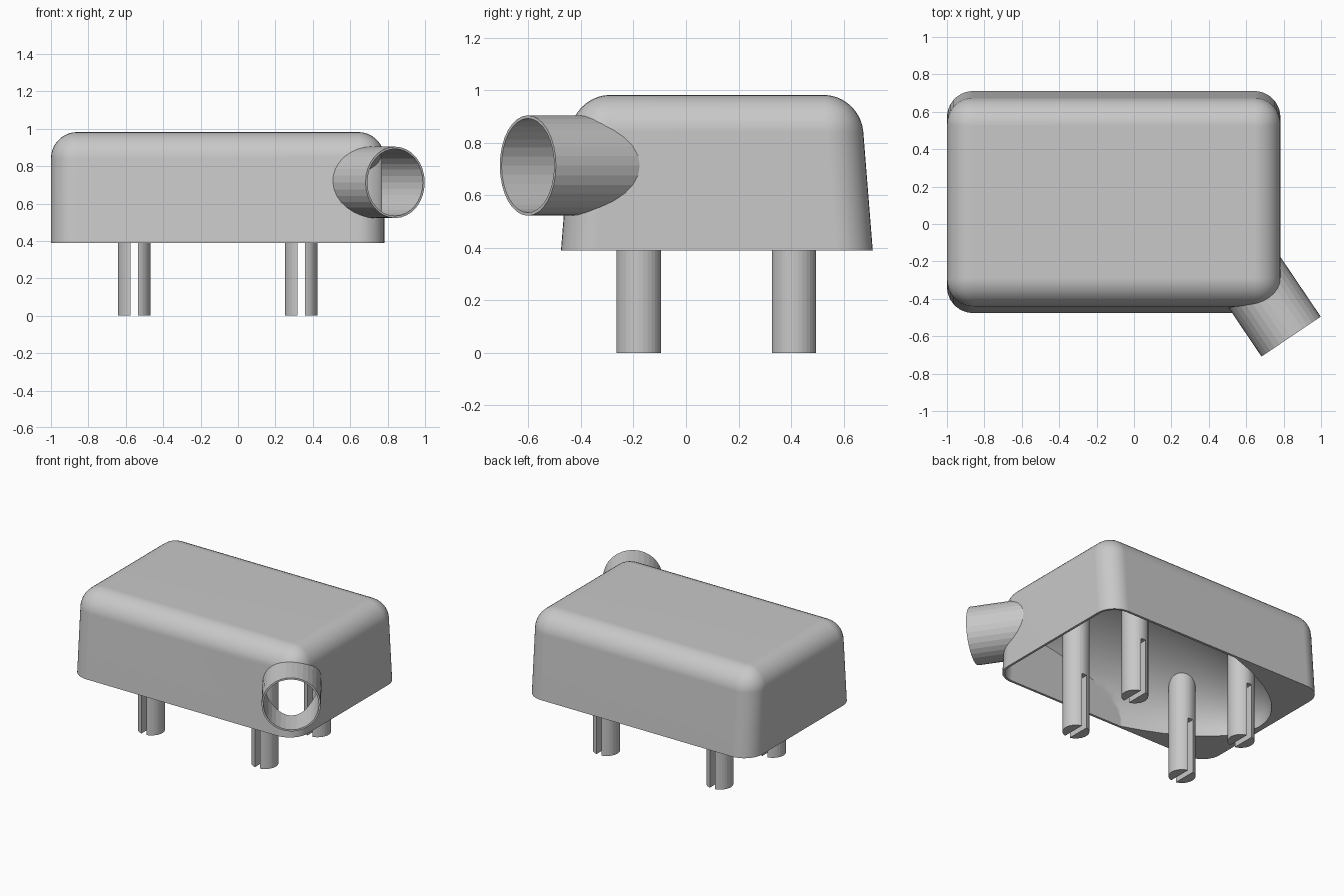
import bpy, bmesh, math
from mathutils import Matrix, Vector

cube = bpy.data.objects.get("Cube")
if cube:
    bpy.data.objects.remove(cube, do_unlink=True)

# Single grey material
GREY = (0.58, 0.58, 0.58, 1.0)
grey = bpy.data.materials.new("plain grey")
grey.use_nodes = True
grey.diffuse_color = GREY
for node in grey.node_tree.nodes:
    if node.type == 'BSDF_PRINCIPLED':
        node.inputs["Base Color"].default_value = GREY

RIM = 0.39        # height of the open lower rim
TOP = 0.982
MID_Y = 0.1175


def make_object(name, bm):
    bmesh.ops.recalc_face_normals(bm, faces=bm.faces)
    mesh = bpy.data.meshes.new(name)
    bm.to_mesh(mesh)
    bm.free()
    mesh.materials.append(grey)
    obj = bpy.data.objects.new(name, mesh)
    bpy.context.collection.objects.link(obj)
    return obj


def activate(obj):
    bpy.ops.object.select_all(action='DESELECT')
    obj.select_set(True)
    bpy.context.view_layer.objects.active = obj


def boolean(obj, cutter, operation='DIFFERENCE', keep=False):
    mod = obj.modifiers.new("cut", 'BOOLEAN')
    mod.object = cutter
    mod.operation = operation
    mod.solver = 'EXACT'
    activate(obj)
    bpy.ops.object.modifier_apply(modifier=mod.name)
    if not keep:
        bpy.data.objects.remove(cutter, do_unlink=True)


def tapered_box(name, x0, x1, z0, z1, inset, radius):
    """Box whose front and back lean inward, rounded everywhere but below."""
    bm = bmesh.new()
    bmesh.ops.create_cube(bm, size=1)
    for v in bm.verts:
        z = z1 if v.co.z > 0 else z0
        half = 0.5935 - 0.08 * (z - RIM) - inset
        v.co = (x1 if v.co.x > 0 else x0,
                MID_Y + math.copysign(half, v.co.y), z)
    edges = [e for e in bm.edges if any(v.co.z > z0 + 0.1 for v in e.verts)]
    bmesh.ops.bevel(bm, geom=edges, offset=radius, segments=9, profile=0.5,
                    affect='EDGES', clamp_overlap=True)
    return make_object(name, bm)


def cylinder(name, start, end, radius, sides=32):
    start, end = Vector(start), Vector(end)
    axis = end - start
    turn = axis.to_track_quat('Z', 'Y').to_matrix().to_4x4()
    bm = bmesh.new()
    bmesh.ops.create_cone(bm, cap_ends=True, segments=sides, radius1=radius,
                          radius2=radius, depth=axis.length,
                          matrix=Matrix.Translation((start + end) / 2) @ turn)
    return make_object(name, bm)


def box(name, centre, size):
    bm = bmesh.new()
    bmesh.ops.create_cube(bm, size=1, matrix=Matrix.Translation(centre)
                          @ Matrix.Diagonal((*size, 1)))
    return make_object(name, bm)


# Cavity: thin-walled interior limited by a broad domed roof
cavity = tapered_box("cavity_cutter", -0.98, 0.767, 0.3, 0.965, 0.017, 0.125)
bm = bmesh.new()
bmesh.ops.create_uvsphere(bm, u_segments=64, v_segments=32, radius=1,
                          matrix=Matrix.Translation((0.9, MID_Y, RIM))
                          @ Matrix.Diagonal((1.86, 0.74, 0.57, 1)))
dome = make_object("dome_cutter", bm)
boolean(cavity, dome, 'INTERSECT')

# Angled spout axis
mouth = Vector((0.84, -0.602, 0.713))
inward = Vector((-0.56, 0.83, 0)).normalized()

# Housing
housing = tapered_box("housing", -1.0, 0.783, RIM, TOP, 0, 0.14)
boolean(housing, cavity, keep=True)
boolean(housing, cylinder("bore_cutter", mouth - inward * 0.1,
                          mouth + inward * 0.75, 0.179))

# Spout: hollow pipe trimmed flush with the interior
spout = cylinder("spout", mouth, mouth + inward * 0.46, 0.191)
boolean(spout, cylinder("bore_cutter", mouth - inward * 0.1,
                        mouth + inward * 0.75, 0.179))
boolean(spout, cavity)

# Four legs, each split by a slot from the foot upward
for x, side in ((-0.555, "right"), (0.338, "left")):
    for y, end in ((-0.18, "front"), (0.411, "back")):
        leg = cylinder(f"{end}_{side}_leg", (x, y, 0), (x, y, 0.9), 0.087)
        boolean(leg, box("slot_cutter", (x, y, 0.15), (0.04, 0.3, 0.48)))

# Smooth the rounded housing, keeping its cut edges crisp
activate(housing)
bpy.ops.object.shade_smooth_by_angle(angle=math.radians(30))
weighted = housing.modifiers.new("clean shading", 'WEIGHTED_NORMAL')
weighted.keep_sharp = True
